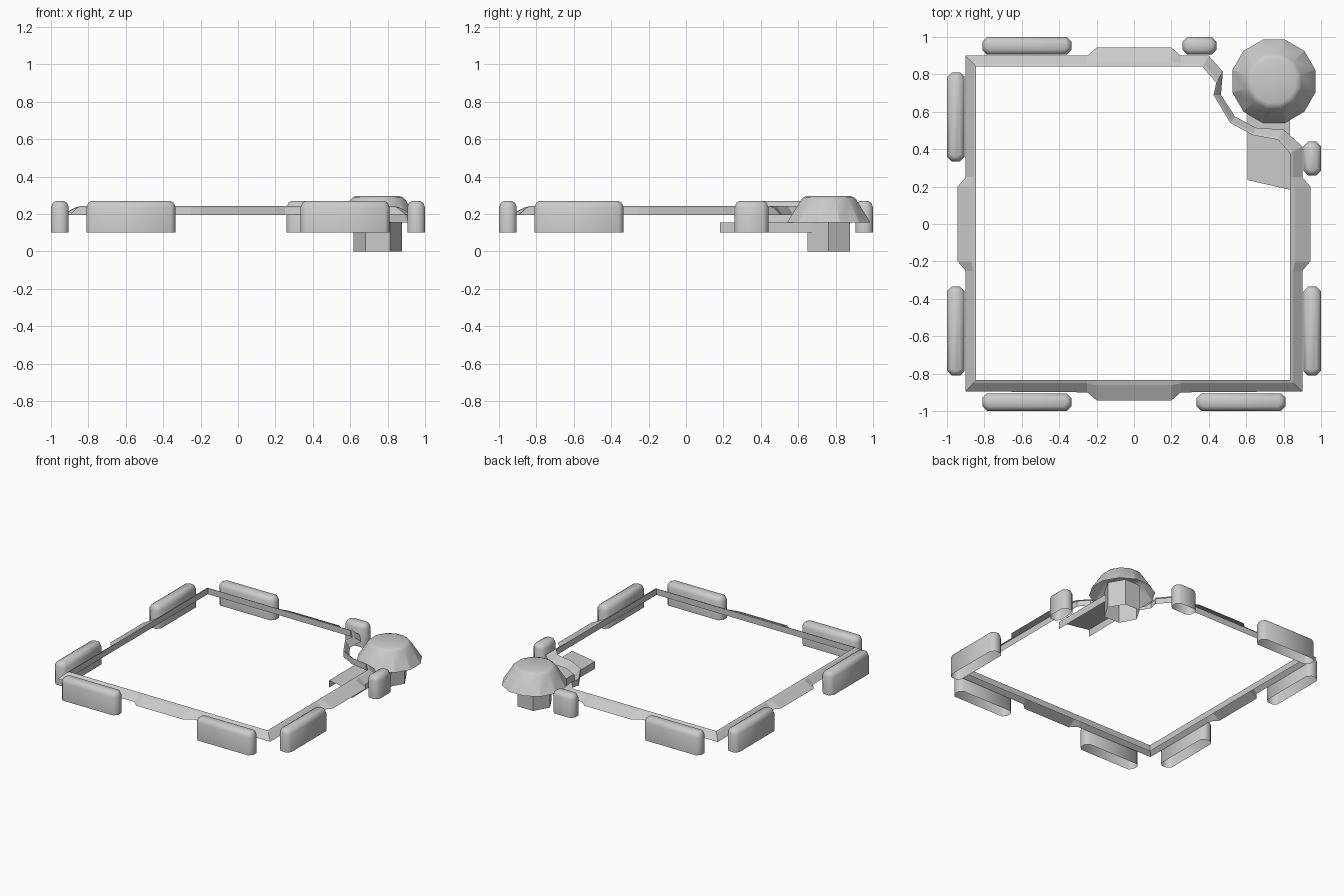
import bpy, bmesh
from math import cos, sin, pi, radians

if "Cube" in bpy.data.objects:
    bpy.data.objects.remove(bpy.data.objects["Cube"])


def loft(name, rings, cap_top=False, smooth=0):
    """Skin a stack of closed rings that share a point count."""
    bm = bmesh.new()
    loops = [[bm.verts.new(p) for p in ring] for ring in rings]
    n = len(loops[0])
    for a, b in zip(loops, loops[1:]):
        for i in range(n):
            j = (i + 1) % n
            bm.faces.new((a[i], a[j], b[j], b[i]))
    if cap_top:
        bm.faces.new(loops[-1])
    me = bpy.data.meshes.new(name)
    bm.to_mesh(me)
    bm.free()
    ob = bpy.data.objects.new(name, me)
    bpy.context.collection.objects.link(ob)
    if smooth:
        bpy.ops.object.select_all(action='DESELECT')
        ob.select_set(True)
        bpy.context.view_layer.objects.active = ob
        bpy.ops.object.shade_smooth_by_angle(angle=radians(smooth))
    return ob


def ngon(r, n, z, phase=0.0, c=(0.748, 0.763)):
    return [(c[0] + r * cos(2 * pi * (i + phase) / n),
             c[1] + r * sin(2 * pi * (i + phase) / n), z) for i in range(n)]


def octagon(x0, x1, y0, y1, inset, z, c=0.025):
    x0, x1, y0, y1 = x0 + inset, x1 - inset, y0 + inset, y1 - inset
    c -= inset * 0.4
    return [(x0 + c, y0, z), (x1 - c, y0, z), (x1, y0 + c, z), (x1, y1 - c, z),
            (x1 - c, y1, z), (x0 + c, y1, z), (x0, y1 - c, z), (x0, y0 + c, z)]


# Rounded wall blocks: open underneath, softened on top
lo, hi, short = (-0.81, -0.335), (0.335, 0.81), (0.26, 0.44)
near, far = (-1.0, -0.905), (0.905, 1.0)
blocks = {
    "left_front": near + lo, "left_back": near + hi,
    "right_front": far + lo, "right_back": far + short,
    "front_left": lo + near, "front_right": hi + near,
    "back_left": lo + far, "back_right": short + far,
}
for key, box in blocks.items():
    loft("wall_block_" + key,
         [octagon(*box, i, z) for i, z in
          ((0, 0.10), (0, 0.237), (0.01, 0.26), (0.026, 0.27))],
         cap_top=True, smooth=50)

# Frame outline as outer/inner point pairs, counter-clockwise from front left
bulge = ((-0.25, 0.90), (-0.20, 0.943), (0.20, 0.943), (0.25, 0.90))
pairs = [((-0.9, -0.895), (-0.845, -0.835))]
pairs += [((t, -d), (t, -0.835)) for t, d in bulge]
pairs += [((0.9, -0.895), (0.835, -0.835))]
pairs += [((d, t), (0.835, t)) for t, d in bulge]
# indented corner around the tower
pairs += [((0.90, 0.415), (0.833, 0.38)), ((0.80, 0.505), (0.77, 0.45)),
          ((0.65, 0.515), (0.635, 0.475)), ((0.54, 0.575), (0.515, 0.54)),
          ((0.465, 0.69), (0.425, 0.69)), ((0.475, 0.815), (0.44, 0.755)),
          ((0.40, 0.90), (0.365, 0.842))]
pairs += [((-t, d), (-t, 0.842)) for t, d in bulge]
pairs += [((-0.9, 0.90), (-0.845, 0.842))]
pairs += [((-d, -t), (-0.845, -t)) for t, d in bulge]


def frame_ring(f, z):
    return [(o[0] + (i[0] - o[0]) * f, o[1] + (i[1] - o[1]) * f, z) for o, i in pairs]


# Frame: sloping outer skirt, narrow crest, upright inner wall
loft("border_frame", [frame_ring(0, 0.195), frame_ring(0.75, 0.235),
                      frame_ring(1, 0.242), frame_ring(1, 0.195)])

# Corner tower: hexagonal post under a twelve-sided hollow cap
loft("tower_post", [ngon(0.13, 6, 0.0), ngon(0.13, 6, 0.20)], True)
loft("tower_cap", [ngon(r, 12, z, 0.5) for r, z in
                   ((0.23, 0.155), (0.152, 0.277), (0.138, 0.29), (0.12, 0.296))],
     cap_top=True, smooth=25)

# Walkway: inverted channel with a slanted open front end
section = [(0.607, 0.10), (0.607, 0.155), (0.835, 0.155), (0.835, 0.10)]
bm = bmesh.new()
front = [bm.verts.new((x, 0.235 if x < 0.7 else 0.183, z)) for x, z in section]
back = [bm.verts.new((x, 0.68, z)) for x, z in section]
for i in range(3):
    bm.faces.new((front[i], front[i + 1], back[i + 1], back[i]))
me = bpy.data.meshes.new("walkway")
bm.to_mesh(me)
bm.free()
bpy.context.collection.objects.link(bpy.data.objects.new("walkway", me))
